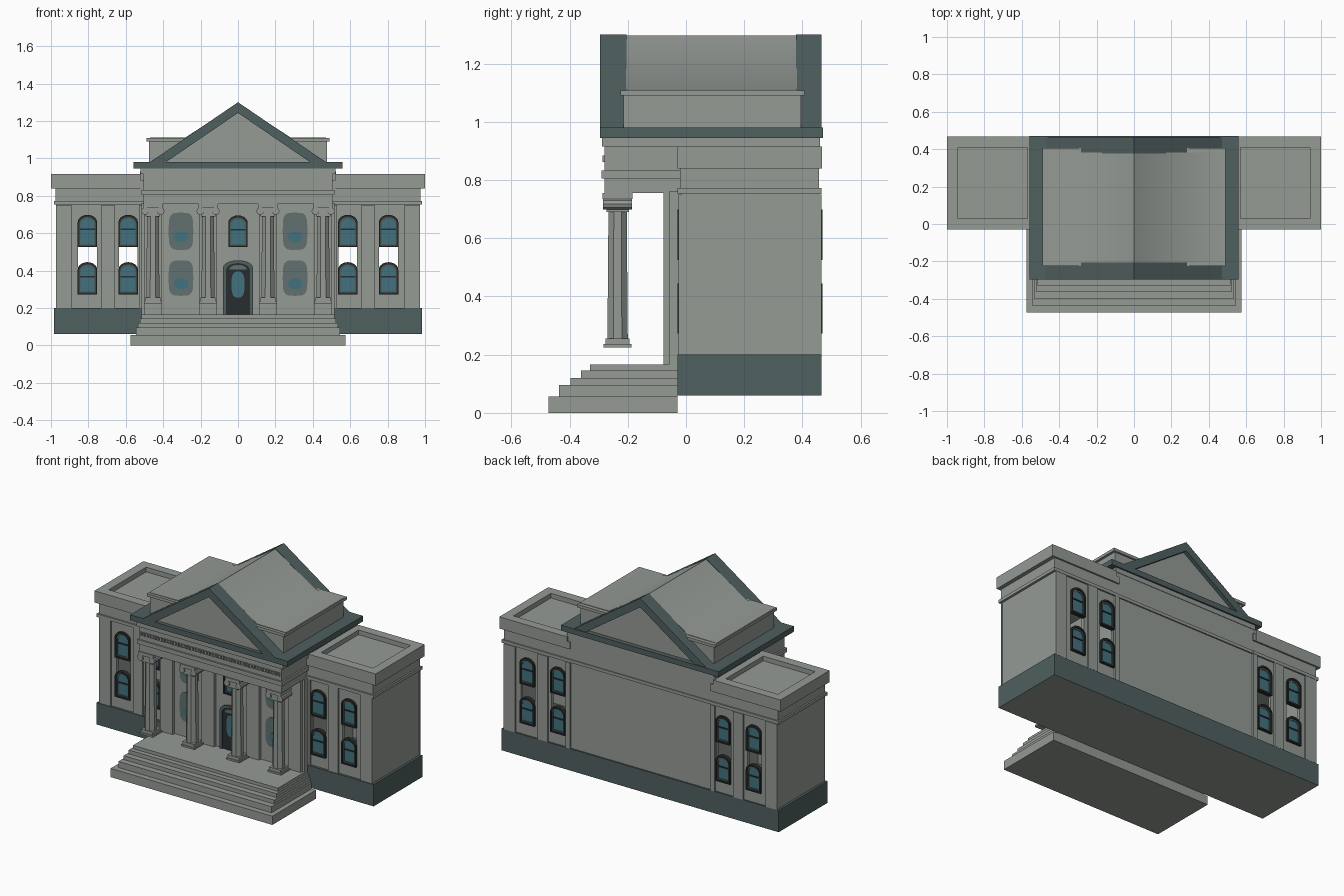
import bpy, bmesh, math

cube = bpy.data.objects.get("Cube")
if cube:
    bpy.data.objects.remove(cube, do_unlink=True)


def material(name, rgb):
    m = bpy.data.materials.new(name)
    m.use_nodes = True
    m.diffuse_color = (*rgb, 1)
    m.node_tree.nodes["Principled BSDF"].inputs["Base Color"].default_value = (*rgb, 1)
    return m


STONE = material("grey stone", (0.30, 0.325, 0.30))
SLATE = material("dark slate", (0.08, 0.115, 0.115))
PANE = material("dull window panel", (0.12, 0.165, 0.16))
GLASS = material("teal glass", (0.055, 0.17, 0.21))
BLACK = material("black frame", (0.022, 0.026, 0.026))


def finish(name, bm, mat):
    bmesh.ops.recalc_face_normals(bm, faces=bm.faces)
    me = bpy.data.meshes.new(name)
    bm.to_mesh(me)
    bm.free()
    me.materials.append(mat)
    ob = bpy.data.objects.new(name, me)
    bpy.context.collection.objects.link(ob)
    return ob


def box(name, x, y, z, mat=STONE):
    """Box from (low, high) pairs; x may be one number for a symmetric width."""
    x = x if isinstance(x, tuple) else (-x, x)
    bm = bmesh.new()
    bmesh.ops.create_cube(bm, size=1)
    for v in bm.verts:
        for i, (a, b) in enumerate((x, y, z)):
            v.co[i] = (a + b) / 2 + v.co[i] * (b - a)
    return finish(name, bm, mat)


def prism(name, pts, y0, y1, mat=STONE):
    """Extrude an x-z outline along y."""
    bm = bmesh.new()
    f = bm.faces.new([bm.verts.new((x, y0, z)) for x, z in pts])
    r = bmesh.ops.extrude_face_region(bm, geom=[f])
    for v in r["geom"]:
        if isinstance(v, bmesh.types.BMVert):
            v.co.y = y1
    return finish(name, bm, mat)


def ring(name, outer, inner, y0, y1, mat):
    """Frame between two matching x-z outlines."""
    bm = bmesh.new()
    rows = [[bm.verts.new((x, y, z)) for x, z in p]
            for p, y in ((outer, y0), (inner, y0), (inner, y1), (outer, y1))]
    n = len(outer)
    for k in range(4):
        a, b = rows[k], rows[(k + 1) % 4]
        for i in range(n):
            j = (i + 1) % n
            bm.faces.new((a[i], a[j], b[j], b[i]))
    return finish(name, bm, mat)


def arch(cx, half, z0, z1, rise=0.04, n=10):
    """Outline with a straight foot and a curved head."""
    top = [(cx + half * math.cos(math.pi * i / n),
            z1 - rise + rise * math.sin(math.pi * i / n)) for i in range(n + 1)]
    return [(cx - half, z0), (cx + half, z0)] + top


def blob(cx, cz, hx, hz, power=0.5, n=24):
    """Rounded rectangle or oval outline."""
    out = []
    for i in range(n):
        c, s = math.cos(2 * math.pi * i / n), math.sin(2 * math.pi * i / n)
        out.append((cx + hx * math.copysign(abs(c) ** power, c),
                    cz + hz * math.copysign(abs(s) ** power, s)))
    return out


def window(name, cx, z0, z1, y, out):
    """Arched window; out is the outward y direction."""
    ring(name + "_frame", arch(cx, 0.052, z0, z1), arch(cx, 0.043, z0 + 0.01, z1 - 0.012, 0.034),
         y - 0.012 * out, y + 0.014 * out, BLACK)
    prism(name + "_glass", arch(cx, 0.045, z0 + 0.005, z1 - 0.008), y - 0.003, y + 0.003, GLASS)
    ring(name + "_sash", arch(cx, 0.043, z0 + 0.01, z1 - 0.012, 0.034),
         arch(cx, 0.036, z0 + 0.018, z1 - 0.022, 0.03), y, y + 0.007 * out, SLATE)
    mid = z0 + 0.55 * (z1 - z0)
    box(name + "_bar", (cx - 0.04, cx + 0.04), tuple(sorted((y, y + 0.008 * out))),
        (mid - 0.004, mid + 0.004), BLACK)


# Plinth, slate on its sides and stone underneath
plinth = box("plinth", 0.985, (-0.03, 0.465), (0.06, 0.2), SLATE)
plinth.data.materials.append(STONE)
for p in plinth.data.polygons:
    p.material_index = int(p.normal.z < -0.5)

# Hollow wings with open window bays
BAYS = (0.587, 0.805)
for s, side in ((1, "left"), (-1, "right")):
    def span(a, b):
        return tuple(sorted((s * a, s * b)))
    box(side + "_end_wall", span(0.95, 0.97), (-0.015, 0.455), (0.2, 0.76))
    for y, out, face in ((-0.015, -1, "front"), (0.455, 1, "back")):
        label = side + "_" + face
        inner = y - 0.02 * out
        wall = box(label + "_wall", span(0.5, 0.965), tuple(sorted((y, inner))), (0.2, 0.76))
        for i, cx in enumerate(BAYS):
            cutter = prism("bay_cutter", arch(s * cx, 0.05, 0.275, 0.695), y - 0.1, y + 0.1)
            cutter.hide_render = True
            mod = wall.modifiers.new("bay", "BOOLEAN")
            mod.object, mod.operation, mod.solver = cutter, "DIFFERENCE", "EXACT"
            bpy.context.view_layer.objects.active = wall
            bpy.ops.object.modifier_apply(modifier=mod.name)
            bpy.data.objects.remove(cutter, do_unlink=True)
            for level, z0, z1 in (("lower", 0.273, 0.445), ("upper", 0.525, 0.698)):
                window(f"{label}_{level}_window_{i + 1}", s * cx, z0, z1, y, out)
        for i, (a, b) in enumerate(((0.89, 0.972), (0.66, 0.73), (0.5, 0.53))):
            box(f"{label}_pilaster_{i + 1}", span(a, b),
                tuple(sorted((y, y + 0.011 * out))), (0.2, 0.75))
    # Wing cornice, frieze and parapet with a sunken roof
    box(side + "_cornice", span(0.5, 0.985), (-0.03, 0.465), (0.752, 0.772))
    box(side + "_frieze", span(0.5, 0.975), (-0.02, 0.457), (0.772, 0.84))
    box(side + "_roof_deck", span(0.5, 0.998), (-0.028, 0.466), (0.84, 0.885))
    box(side + "_parapet_end", span(0.94, 1.0), (-0.03, 0.468), (0.84, 0.915))
    box(side + "_parapet_inner", span(0.52, 0.57), (-0.03, 0.468), (0.84, 0.915))
    for y in ((-0.03, 0.03), (0.41, 0.468)):
        box(side + "_parapet_rail", span(0.55, 0.96), y, (0.84, 0.915))

# Central block
box("central_block", 0.515, (-0.058, 0.455), (0.165, 0.76))
box("back_cornice", 0.52, (0.4, 0.463), (0.752, 0.772))
box("back_frieze", 0.525, (0.0, 0.457), (0.772, 0.93))

# Stepped podium
for i, (w, y, z0, z1) in enumerate(((0.575, -0.472, 0, 0.056), (0.545, -0.436, 0.056, 0.095),
                                    (0.535, -0.397, 0.095, 0.12), (0.525, -0.36, 0.12, 0.145),
                                    (0.515, -0.33, 0.145, 0.166))):
    box(f"step_{i + 1}", w, (y, -0.03), (z0, z1))

# Portico columns with scroll capitals, and pilasters behind them
CY = -0.235
for i, cx in enumerate((-0.455, -0.16, 0.16, 0.455)):
    def block(name, h, z0, z1):
        box(f"column_{i + 1}_{name}", (cx - h, cx + h), (CY - h, CY + h), (z0, z1))
    bm = bmesh.new()
    bmesh.ops.create_cone(bm, cap_ends=True, segments=8, radius1=0.038, radius2=0.034, depth=0.46)
    for v in bm.verts:
        x, y = v.co.x, v.co.y
        turn = math.pi / 8
        v.co = (cx + x * math.cos(turn) - y * math.sin(turn),
                CY + x * math.sin(turn) + y * math.cos(turn), v.co.z + 0.47)
    finish(f"column_{i + 1}_shaft", bm, STONE)
    block("base", 0.048, 0.225, 0.236)
    block("base_ring", 0.041, 0.236, 0.255)
    block("neck", 0.039, 0.69, 0.715)
    block("abacus", 0.052, 0.735, 0.756)
    block("capital", 0.043, 0.712, 0.735)
    for s in (-1, 1):
        prism(f"column_{i + 1}_scroll", blob(cx + s * 0.042, 0.718, 0.02, 0.02, 1, 10),
              CY - 0.05, CY + 0.05)
    box(f"wall_pilaster_{i + 1}", (cx - 0.045, cx + 0.045), (-0.078, -0.05), (0.166, 0.756))

# Portico entablature and dentils
box("architrave", 0.505, (-0.28, 0.0), (0.755, 0.805))
box("architrave_band", 0.515, (-0.29, 0.0), (0.805, 0.832))
box("portico_frieze", 0.505, (-0.28, 0.1), (0.832, 0.915))
box("upper_moulding", 0.52, (-0.288, 0.46), (0.915, 0.947))
for i in range(50):
    x = -0.49 + i * 0.02
    box("dentil", (x - 0.006, x + 0.006), (-0.287, -0.275), (0.862, 0.884))

# Portico wall windows and door
WY = -0.058
for s in (-1, 1):
    for cz, hz in ((0.61, 0.1), (0.36, 0.095)):
        prism("portico_window_panel", blob(s * 0.305, cz, 0.066, hz), WY - 0.005, WY + 0.005, PANE)
        prism("portico_window_glass", blob(s * 0.305, cz - 0.03, 0.04, 0.03, 1),
              WY - 0.008, WY + 0.001, GLASS)
window("centre_window", 0, 0.525, 0.695, WY - 0.004, -1)
ring("door_surround", arch(0, 0.08, 0.166, 0.455), arch(0, 0.065, 0.166, 0.44),
     WY - 0.014, WY + 0.005, SLATE)
prism("door", arch(0, 0.066, 0.166, 0.441), WY - 0.006, WY + 0.003, BLACK)
prism("door_glass", blob(0, 0.325, 0.035, 0.07, 0.7), WY - 0.01, WY, GLASS)
prism("door_fanlight", arch(0, 0.045, 0.405, 0.43, 0.02), WY - 0.01, WY, PANE)

# Eave slab and both gables
box("eave_slab", 0.56, (-0.296, 0.47), (0.945, 0.98), SLATE)
OUTER = [(-0.485, 0.97), (0.485, 0.97), (0, 1.3)]
INNER = [(-0.385, 0.98), (0.385, 0.98), (0, 1.243)]
for face, y0, y1, yt in (("front", -0.296, -0.205, -0.262), ("back", 0.378, 0.465, 0.43)):
    ring(face + "_gable", OUTER, INNER, y0, y1, SLATE)
    prism(face + "_tympanum", [(x * 1.02, z) for x, z in INNER], yt - 0.01, yt + 0.01)

# Attic box and swept roof
box("attic", 0.475, (-0.215, 0.395), (0.975, 1.092))
box("attic_ledge", 0.49, (-0.225, 0.407), (1.09, 1.108))
roof = prism("roof", [(-0.485, 1.1), (0.485, 1.1), (0.485, 1.11), (0.28, 1.112),
                      (0, 1.296), (-0.28, 1.112), (-0.485, 1.11)], -0.206, 0.382)
bpy.ops.object.select_all(action="DESELECT")
roof.select_set(True)
bpy.context.view_layer.objects.active = roof
bpy.ops.object.shade_smooth_by_angle(angle=math.radians(45))
